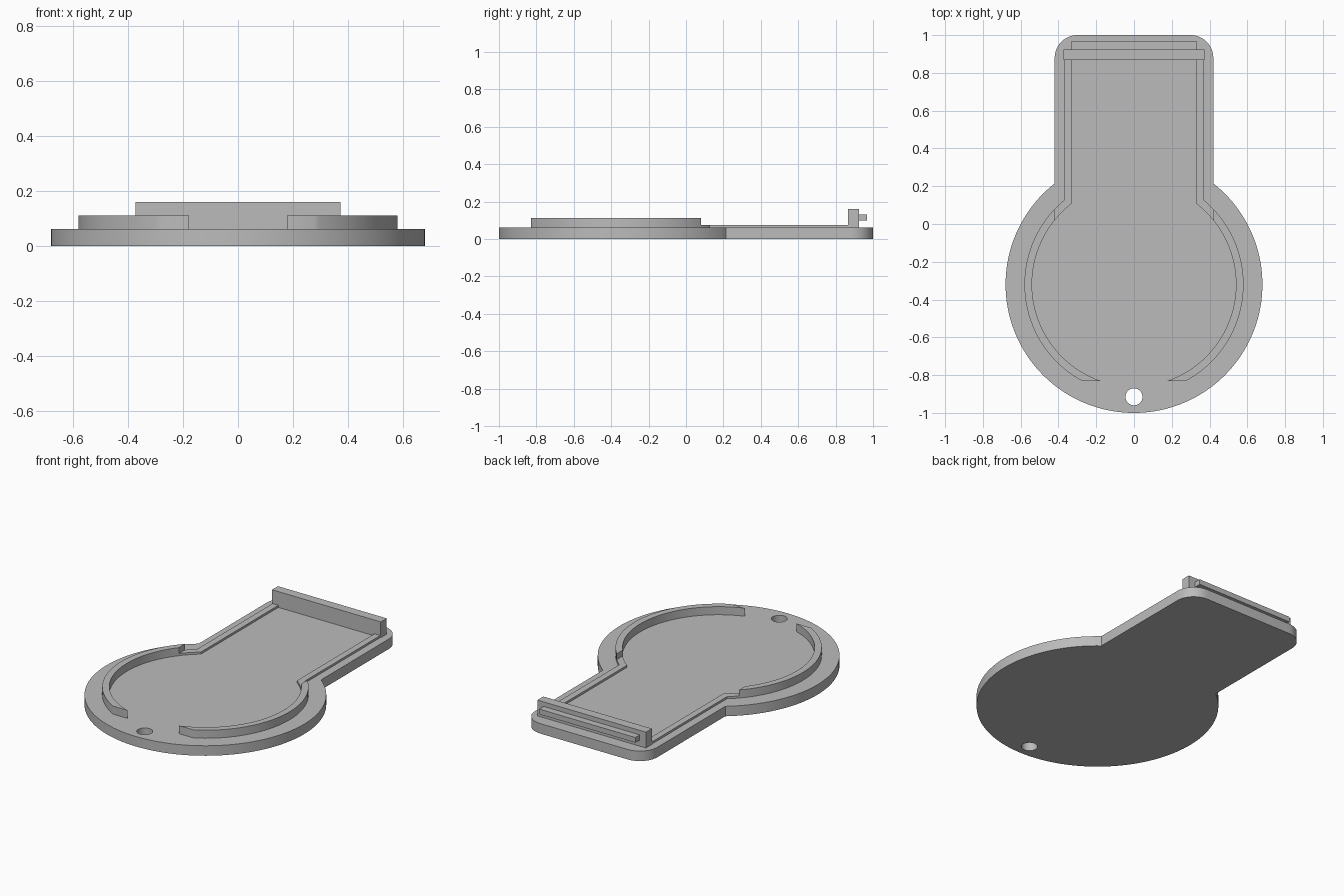
import bpy, bmesh
from math import sin, cos, acos, asin, pi, radians

if "Cube" in bpy.data.objects:
    bpy.data.objects.remove(bpy.data.objects["Cube"], do_unlink=True)

grey = bpy.data.materials.new("plain grey")
grey.use_nodes = True
grey.diffuse_color = (0.5, 0.5, 0.5, 1)
grey.node_tree.nodes["Principled BSDF"].inputs["Base Color"].default_value = (0.5, 0.5, 0.5, 1)

CY = -0.32                      # centre of the round end
BASE_TOP, LIP_TOP, RIM_TOP = 0.062, 0.075, 0.112
TAB = 0.42                      # half width of the straight end
R_BASE, R_OUT, R_IN = 0.68, 0.58, 0.54


def arc(cx, cy, r, start, end, steps):
    return [(cx + r * cos(start + (end - start) * i / steps),
             cy + r * sin(start + (end - start) * i / steps)) for i in range(steps + 1)]


def mirrored(points):
    return [(-x, y) for x, y in reversed(points)]


def plate(name, loops, z0, z1):
    """Extrude closed outlines; inner outlines become holes."""
    bm = bmesh.new()
    edges = []
    for loop in loops:
        vs = [bm.verts.new((x, y, z0)) for x, y in loop]
        edges += [bm.edges.new((v, vs[i - 1])) for i, v in enumerate(vs)]
    bmesh.ops.triangle_fill(bm, use_beauty=True, edges=edges, normal=(0, 0, 1))
    ext = bmesh.ops.extrude_face_region(bm, geom=bm.faces[:], use_keep_orig=True)
    top = [g for g in ext["geom"] if isinstance(g, bmesh.types.BMVert)]
    bmesh.ops.translate(bm, verts=top, vec=(0, 0, z1 - z0))
    bmesh.ops.recalc_face_normals(bm, faces=bm.faces[:])
    mesh = bpy.data.meshes.new(name)
    bm.to_mesh(mesh)
    bm.free()
    mesh.materials.append(grey)
    ob = bpy.data.objects.new(name, mesh)
    bpy.context.collection.objects.link(ob)
    bpy.ops.object.select_all(action="DESELECT")
    ob.select_set(True)
    bpy.context.view_layer.objects.active = ob
    bpy.ops.object.shade_smooth_by_angle(angle=radians(30))
    return ob


def box(name, half_x, y0, y1, z0, z1):
    return plate(name, [[(-half_x, y0), (half_x, y0), (half_x, y1), (-half_x, y1)]], z0, z1)


# Keyhole-shaped base with a small through hole
side = arc(0, CY, R_BASE, -pi / 2, acos(TAB / R_BASE), 60)
side += arc(TAB - 0.12, 0.88, 0.12, 0, pi / 2, 12)
hole = arc(0, -0.915, 0.045, 0, 2 * pi, 32)[:-1]
plate("base", [side + mirrored(side)[:-1], hole], 0, BASE_TOP)

# Raised rims and low lips on both sides
CUT = -0.83 - CY
rim = arc(0, CY, R_OUT, asin(CUT / R_OUT), acos(TAB / R_OUT), 48)
rim += arc(0, CY, R_IN, acos(TAB / R_IN), asin(CUT / R_IN), 48)
lip = arc(0, CY, R_OUT, acos(TAB / R_OUT), acos(0.37 / R_OUT), 6) + [(0.37, 0.9), (0.33, 0.9)]
lip += arc(0, CY, R_IN, acos(0.33 / R_IN), acos(TAB / R_IN), 6)
for tag, shape in (("left", lambda p: p), ("right", mirrored)):
    plate(tag + "_rim", [shape(rim)], BASE_TOP, RIM_TOP)
    plate(tag + "_lip", [shape(lip)], BASE_TOP, LIP_TOP)

# End wall with its catch bar
box("end_wall", 0.373, 0.867, 0.925, BASE_TOP, 0.16)
box("catch_bar", 0.33, 0.925, 0.968, 0.1, 0.132)
